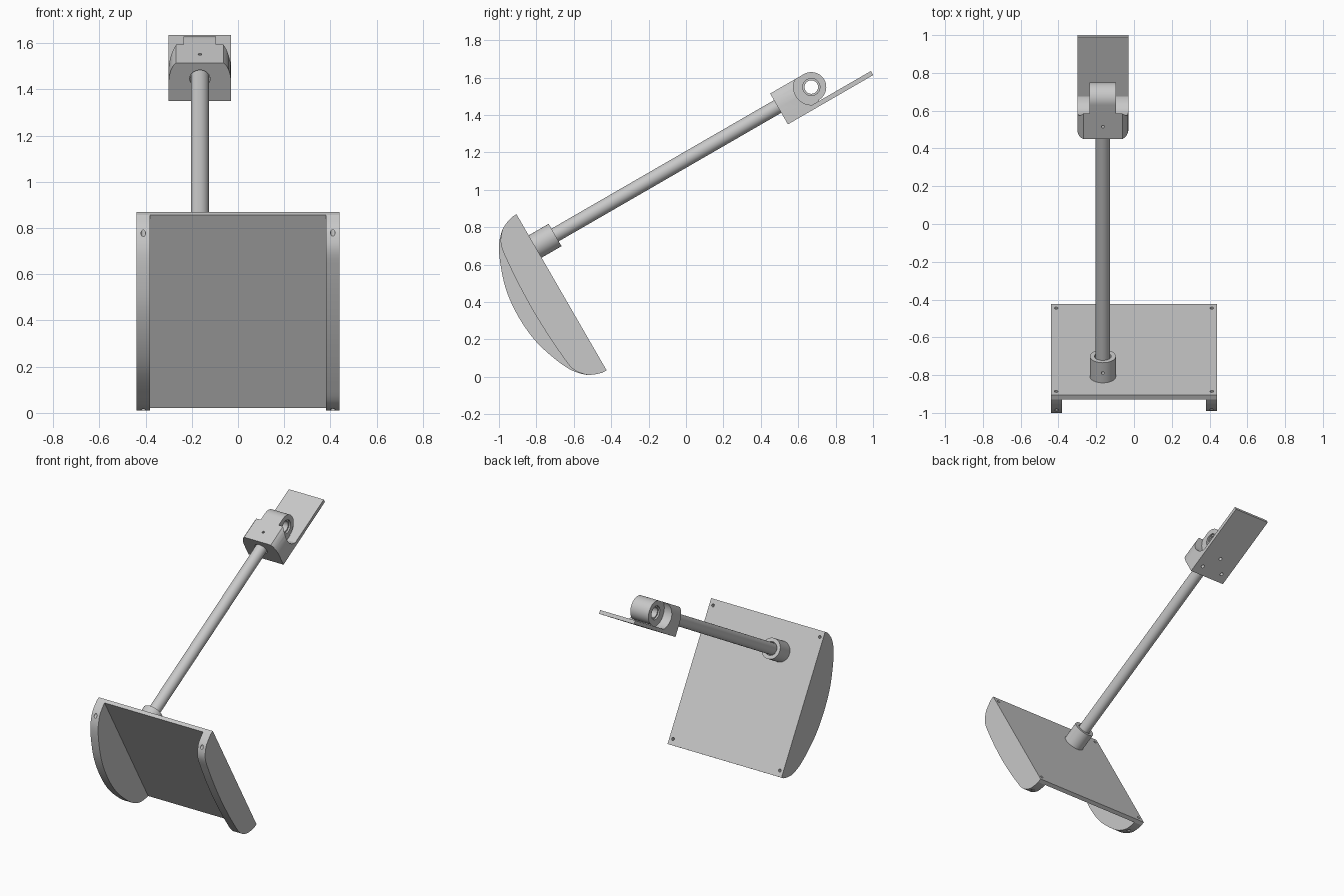
import bpy
import bmesh
from math import sin, cos, pi, radians
from mathutils import Vector

cube = bpy.data.objects.get("Cube")
if cube:
    bpy.data.objects.remove(cube, do_unlink=True)

grey = bpy.data.materials.new("light_grey")
grey.use_nodes = True
COLOUR = (0.58, 0.58, 0.58, 1)
grey.diffuse_color = COLOUR
grey.node_tree.nodes["Principled BSDF"].inputs["Base Color"].default_value = COLOUR

TILT = radians(30)   # the whole assembly leans back; local y runs along the rod
ROD_X, ROD_Z = -0.165, 1.007
PIVOT_Y, BOSS_R = 1.355, 0.08


def prism(name, profile, axis, start, end):
    """Extrude a 2D profile along a local axis from start to end."""
    place = {"x": lambda p, d: (d, p[0], p[1]),
             "y": lambda p, d: (p[0], d, p[1]),
             "z": lambda p, d: (p[0], p[1], d)}[axis]
    bm = bmesh.new()
    low = [bm.verts.new(place(p, start)) for p in profile]
    high = [bm.verts.new(place(p, end)) for p in profile]
    bm.faces.new(low)
    bm.faces.new(high)
    n = len(low)
    for i in range(n):
        j = (i + 1) % n
        bm.faces.new((low[i], low[j], high[j], high[i]))
    bmesh.ops.recalc_face_normals(bm, faces=bm.faces)
    mesh = bpy.data.meshes.new(name)
    bm.to_mesh(mesh)
    bm.free()
    mesh.materials.append(grey)
    obj = bpy.data.objects.new(name, mesh)
    bpy.context.collection.objects.link(obj)
    obj.rotation_euler.x = TILT
    return obj


def rect(a0, a1, b0, b1):
    return [(a0, b0), (a1, b0), (a1, b1), (a0, b1)]


def arc(a, b, r, first=0, last=2 * pi, n=48):
    full = last - first > 6.2
    steps = n if full else n - 1
    return [(a + r * cos(first + (last - first) * i / steps),
             b + r * sin(first + (last - first) * i / steps)) for i in range(n)]


def cylinder(name, a, b, r, axis, start, end, n=48):
    return prism(name, arc(a, b, r, n=n), axis, start, end)


def combine(target, tools, operation="DIFFERENCE"):
    """Apply booleans to the target and discard the helper solids."""
    for tool in tools:
        tool.hide_render = True
        mod = target.modifiers.new("cut", "BOOLEAN")
        mod.operation, mod.solver, mod.object = operation, "EXACT", tool
    bpy.context.view_layer.update()
    evaluated = target.evaluated_get(bpy.context.evaluated_depsgraph_get())
    mesh = bpy.data.meshes.new_from_object(evaluated)
    target.modifiers.clear()
    target.data = mesh
    for tool in tools:
        bpy.data.objects.remove(tool, do_unlink=True)


def spline(points, steps=5):
    """Catmull-Rom curve through the points."""
    pts = [Vector(p) for p in points]
    out = []
    for i in range(len(pts) - 1):
        p0, p1, p2 = pts[max(i - 1, 0)], pts[i], pts[i + 1]
        p3 = pts[min(i + 2, len(pts) - 1)]
        for k in range(steps):
            t = k / steps
            out.append(0.5 * (2 * p1 + (p2 - p0) * t + (2 * p0 - 5 * p1 + 4 * p2 - p3) * t * t
                              + (3 * p1 - p0 - 3 * p2 + p3) * t ** 3))
    return out + [pts[-1]]


# Flat panel
PANEL_MID, HALF = 0.7245, 0.4815
BACK, FACE = -0.35, -0.377
panel = prism("panel", rect(-0.44, 0.44, BACK, FACE), "z", PANEL_MID - HALF, PANEL_MID + HALF)


def screw_holes(xs, start, end):
    return [cylinder("screw_hole", x, PANEL_MID + dz, 0.01, "y", start, end, 16)
            for x in xs for dz in (-0.441, 0.441)]


combine(panel, screw_holes((-0.412, 0.412), -0.45, -0.3))

# Curved side fins: half outlines (offset from panel middle, depth), mirrored top to bottom
deep = [(HALF, 0.377), (0.465, 0.425), (0.44, 0.466), (0.38, 0.517),
        (0.28, 0.563), (0.15, 0.602), (0, 0.615)]
shallow = [(HALF, 0.377), (0.465, 0.425), (0.44, 0.464), (0.38, 0.504),
           (0.28, 0.518), (0.15, 0.527), (0, 0.531)]
fins = []
for name, half, x0, x1 in (("right_fin", deep, -0.44, -0.38), ("left_fin", shallow, 0.38, 0.44)):
    outline = half + [(-t, d) for t, d in reversed(half[:-1])]
    fin = prism(name, [(-p.y, PANEL_MID + p.x) for p in spline(outline)], "x", x0, x1)
    combine(fin, screw_holes(((x0 + x1) / 2,), -0.6, -0.3))
    fins.append(fin)

# Rod and the socket holding it to the panel
rod = cylinder("rod", ROD_X, ROD_Z, 0.039, "y", BACK + 0.01, 1.2)
socket = cylinder("rod_socket", ROD_X, ROD_Z, 0.069, "y", BACK, -0.227)
combine(socket, [cylinder("socket_bore", ROD_X, ROD_Z, 0.044, "y", -0.3, -0.2),
                 cylinder("set_screw_hole", ROD_X, -0.29, 0.008, "z", ROD_Z + 0.03, 1.2, 16)])

# Mounting base plate with three screw holes underneath
base = prism("base_plate", rect(ROD_X - 0.135, ROD_X + 0.135, 1.147, 1.674), "z", 0.897, 0.922)
combine(base, [cylinder("base_hole", ROD_X + dx, y, 0.011, "z", 0.88, 0.94, 16)
               for dx, y in ((-0.08, 1.208), (0.08, 1.208), (0, 1.305))])

# Clamp block with rounded shoulders, scooped sides and a pivot boss
shoulder = [(0.135, 0.922), (0.135, 1.0), (0.132, 1.025), (0.125, 1.052), (0.115, 1.073), (0.103, 1.087)]
section = [(ROD_X + x, z) for x, z in shoulder] + [(ROD_X - x, z) for x, z in reversed(shoulder)]
block = prism("clamp_block", section, "y", 1.147, PIVOT_Y)
boss_x = (ROD_X - 0.07, ROD_X + 0.07)
boss_outline = ([(1.3, ROD_Z - BOSS_R), ] + arc(PIVOT_Y, ROD_Z, BOSS_R, -pi / 2, pi / 2, 32)
                + [(1.3, ROD_Z + BOSS_R)])
combine(block, [cylinder("scoop", PIVOT_Y, ROD_Z, 0.095, "x", a, b, 64)
                for a, b in ((-0.35, boss_x[0]), (boss_x[1], 0.02))])
combine(block, [prism("boss", boss_outline, "x", *boss_x)], "UNION")
combine(block, [cylinder("pivot_bore", PIVOT_Y, ROD_Z, 0.036, "x", -0.4, 0.1),
                cylinder("counterbore", PIVOT_Y, ROD_Z, 0.046, "x", -0.3, boss_x[0] + 0.012),
                cylinder("counterbore", PIVOT_Y, ROD_Z, 0.046, "x", boss_x[1] - 0.012, 0.0),
                cylinder("rod_bore", ROD_X, ROD_Z, 0.044, "y", 1.1, 1.19),
                cylinder("set_screw_hole", ROD_X, 1.222, 0.008, "z", 1.05, 1.2, 16)])

# Smooth the round surfaces, keep the edges crisp
bpy.ops.object.select_all(action="DESELECT")
for obj in [panel, rod, socket, base, block] + fins:
    obj.select_set(True)
    bpy.context.view_layer.objects.active = obj
bpy.ops.object.shade_smooth_by_angle(angle=radians(30))
